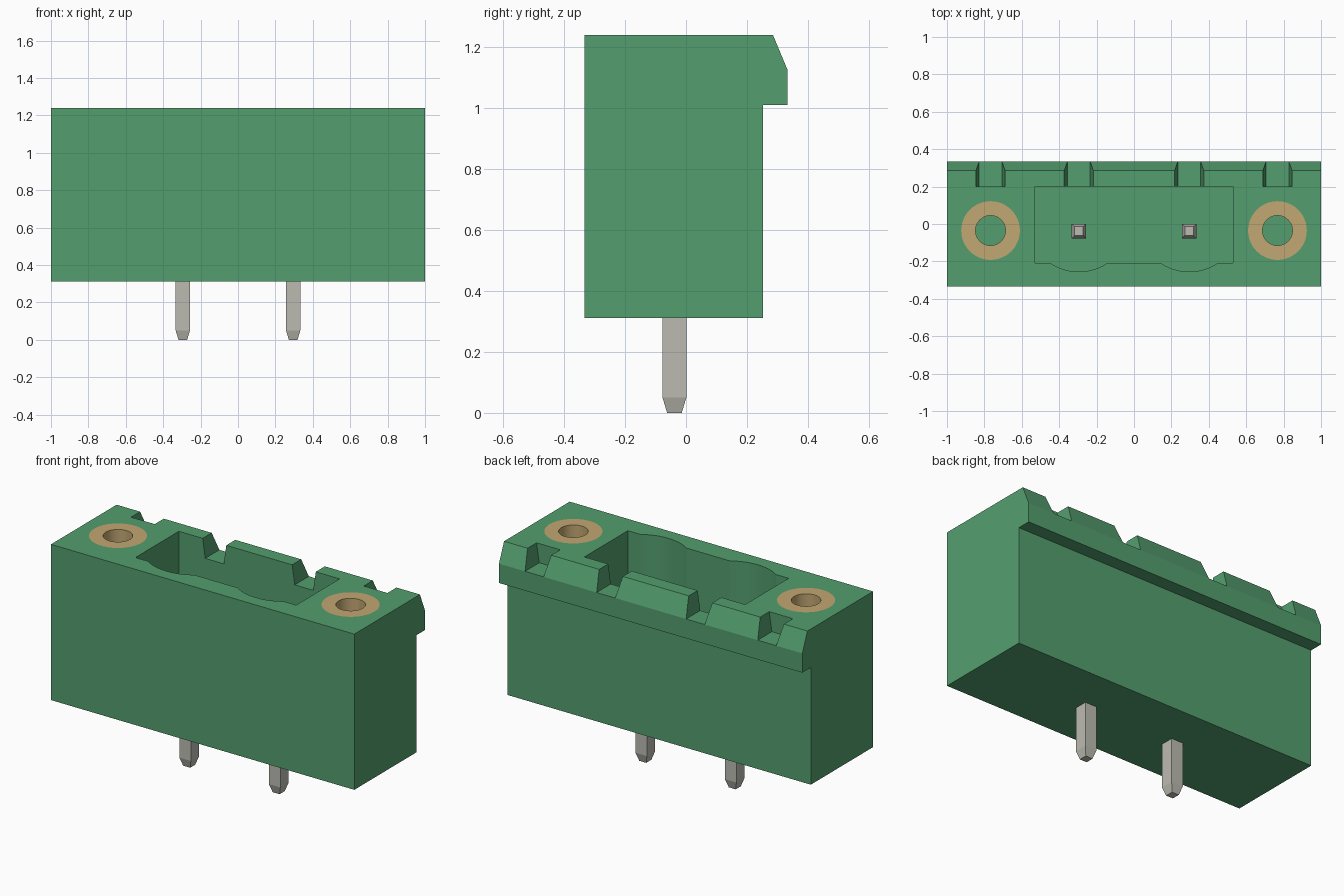
import bpy, bmesh, math
from mathutils import Vector

if "Cube" in bpy.data.objects:
    bpy.data.objects.remove(bpy.data.objects["Cube"], do_unlink=True)


def material(name, rgb):
    m = bpy.data.materials.new(name)
    m.use_nodes = True
    m.diffuse_color = (*rgb, 1)
    bsdf = next(n for n in m.node_tree.nodes if n.type == 'BSDF_PRINCIPLED')
    bsdf.inputs["Base Color"].default_value = (*rgb, 1)
    return m


GREEN = material("green plastic", (0.088, 0.345, 0.157))
BRASS = material("brass", (0.54, 0.385, 0.17))
TIN = material("tinned metal", (0.50, 0.50, 0.445))


def finish(bm, name, mat):
    bmesh.ops.recalc_face_normals(bm, faces=bm.faces)
    me = bpy.data.meshes.new(name)
    bm.to_mesh(me)
    bm.free()
    me.materials.append(mat)
    ob = bpy.data.objects.new(name, me)
    bpy.context.collection.objects.link(ob)
    return ob


def prism(name, points, direction, mat):
    """Extrude a closed outline of 3D points along a direction."""
    bm = bmesh.new()
    face = bm.faces.new([bm.verts.new(p) for p in points])
    out = bmesh.ops.extrude_face_region(bm, geom=[face])
    moved = [g for g in out["geom"] if isinstance(g, bmesh.types.BMVert)]
    bmesh.ops.translate(bm, verts=moved, vec=Vector(direction))
    return finish(bm, name, mat)


def lathe(name, profile, centre, mat, steps=48):
    """Revolve a closed (radius, z) profile about a vertical axis."""
    bm = bmesh.new()
    rings = []
    for i in range(steps):
        a = 2 * math.pi * i / steps
        rings.append([bm.verts.new((centre[0] + r * math.cos(a),
                                    centre[1] + r * math.sin(a), z)) for r, z in profile])
    n = len(profile)
    for i in range(steps):
        a, b = rings[i], rings[(i + 1) % steps]
        for j in range(n):
            k = (j + 1) % n
            bm.faces.new((a[j], b[j], b[k], a[k]))
    return finish(bm, name, mat)


def circle(cx, cy, z, r, steps=48):
    return [(cx + r * math.cos(2 * math.pi * i / steps),
             cy + r * math.sin(2 * math.pi * i / steps), z) for i in range(steps)]


def smooth(ob):
    bpy.ops.object.select_all(action='DESELECT')
    ob.select_set(True)
    bpy.context.view_layer.objects.active = ob
    bpy.ops.object.shade_smooth_by_angle(angle=math.radians(15))


def cut(target, cutter):
    cutter.hide_render = True
    mod = target.modifiers.new("cut", 'BOOLEAN')
    mod.operation = 'DIFFERENCE'
    mod.solver = 'EXACT'
    mod.object = cutter
    bpy.context.view_layer.objects.active = target
    bpy.ops.object.modifier_apply(modifier=mod.name)
    bpy.data.objects.remove(cutter, do_unlink=True)


TOP, BASE = 1.24, 0.312
PIN_X, PIN_Y = 0.295, -0.038
INSERT_X, INSERT_Y = 0.767, -0.035
FLOOR, INSERT_FLOOR = 0.45, 0.60

# Housing with a chamfered latch lip along the back
profile = [(-0.333, BASE), (0.253, BASE), (0.253, 1.01), (0.333, 1.01),
           (0.333, 1.125), (0.285, TOP), (-0.333, TOP)]
housing = prism("housing", [(-1, y, z) for y, z in profile], (2, 0, 0), GREEN)

# Plug cavity with two shallow arched bulges in the front wall
half, sag, wall = 0.1525, 0.046, -0.209
radius = (half ** 2 + sag ** 2) / (2 * sag)
sweep = math.asin(half / radius)
outline = [(0.53, 0.2), (-0.53, 0.2), (-0.53, wall)]
for cx in (-PIN_X, PIN_X):
    for i in range(13):
        a = sweep * (i / 6 - 1)
        outline.append((cx + radius * math.sin(a),
                        wall - sag + radius * (1 - math.cos(a))))
outline.append((0.53, wall))
cut(housing, prism("cavity_cutter", [(x, y, FLOOR) for x, y in outline], (0, 0, 1), GREEN))

# Tapered notches through the latch lip
NOTCH_Z, rise = 1.125, 0.2
lo, hi = 0.061, 0.078
top_half = lo + (hi - lo) * rise / (TOP - NOTCH_Z)
for cx, y0 in ((-INSERT_X, 0.2), (-PIN_X, 0.12), (PIN_X, 0.12), (INSERT_X, 0.2)):
    shape = [(cx - lo, y0, NOTCH_Z), (cx + lo, y0, NOTCH_Z),
             (cx + top_half, y0, NOTCH_Z + rise), (cx - top_half, y0, NOTCH_Z + rise)]
    cut(housing, prism("notch_cutter", shape, (0, 0.3, 0), GREEN))

# Sockets and threaded inserts at both ends
for side, s in (("right", -1), ("left", 1)):
    cx = s * INSERT_X
    cut(housing, prism("socket_cutter", circle(cx, INSERT_Y, INSERT_FLOOR, 0.157),
                       (0, 0, 1), GREEN))
    insert = lathe(side + "_insert", [(0.08, INSERT_FLOOR), (0.157, INSERT_FLOOR),
                                      (0.157, TOP), (0.08, TOP)], (cx, INSERT_Y), BRASS)
    smooth(insert)
smooth(housing)

# Square contact pins, tapered at both tips
for side, s in (("right", -1), ("left", 1)):
    bm = bmesh.new()
    previous = None
    for z, hx, hy in ((0, 0.023, 0.024), (0.05, 0.038, 0.039),
                      (0.85, 0.038, 0.039), (0.90, 0.023, 0.024)):
        ring = [bm.verts.new((s * PIN_X + sx * hx, PIN_Y + sy * hy, z))
                for sx, sy in ((-1, -1), (1, -1), (1, 1), (-1, 1))]
        if previous is None:
            bm.faces.new(ring)
        else:
            for i in range(4):
                j = (i + 1) % 4
                bm.faces.new((previous[i], previous[j], ring[j], ring[i]))
        previous = ring
    bm.faces.new(previous)
    finish(bm, side + "_pin", TIN)
